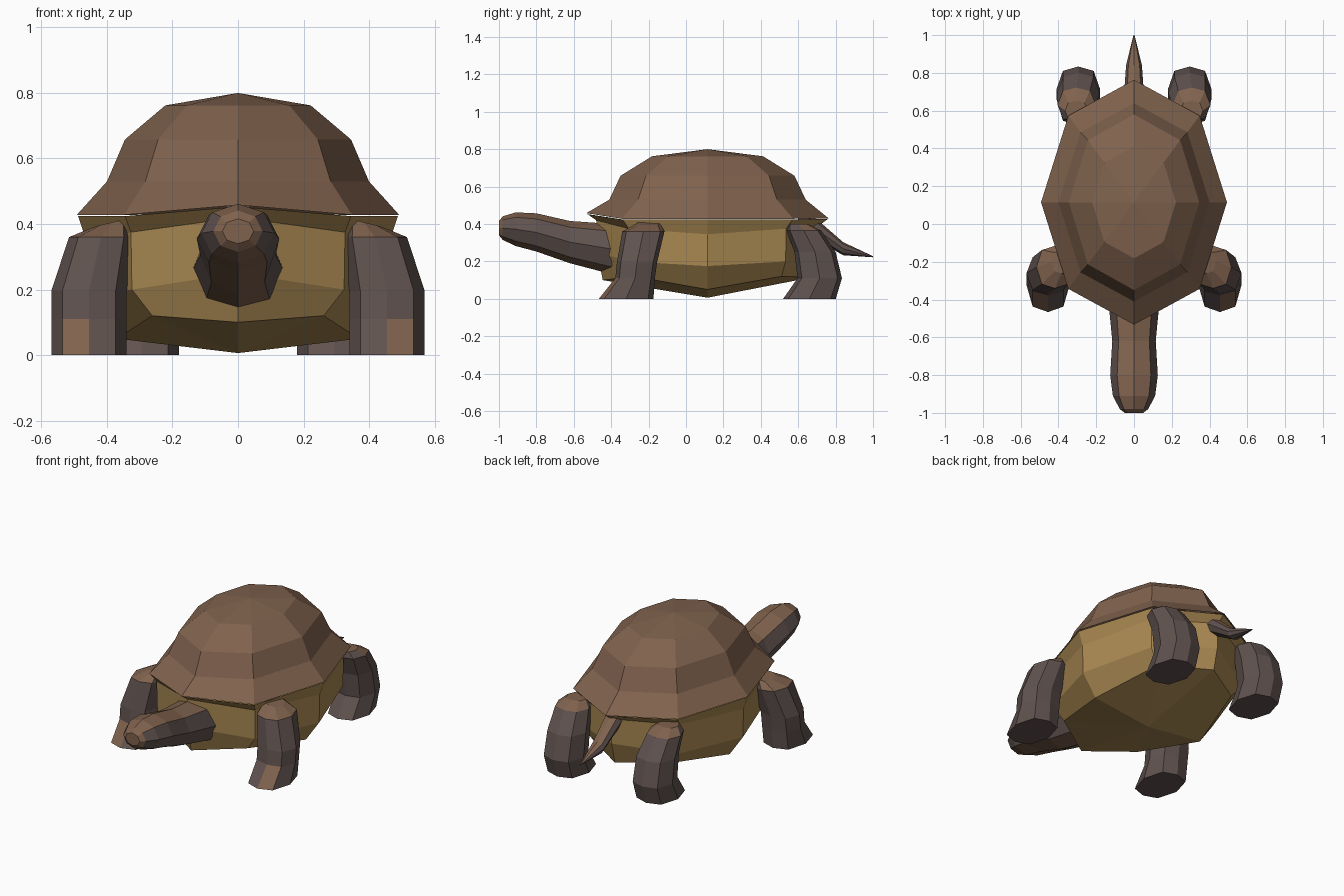
import bpy, bmesh, math
from mathutils import Vector

if "Cube" in bpy.data.objects:
    bpy.data.objects.remove(bpy.data.objects["Cube"])


def material(name, rgb):
    m = bpy.data.materials.new(name)
    m.diffuse_color = (*rgb, 1)
    m.use_nodes = True
    m.node_tree.nodes["Principled BSDF"].inputs["Base Color"].default_value = m.diffuse_color
    return m


BROWN = material("shell brown", (0.215, 0.122, 0.075))
GREY = material("skin grey brown", (0.118, 0.086, 0.079))
TAN = material("underside tan", (0.40, 0.25, 0.085))

MID_Y = 0.115
OCT = [(math.cos(k * math.pi / 4), math.sin(k * math.pi / 4)) for k in range(8)]


def loft(name, rings, mats, rule=None, start=True, end=True, mirror=False):
    """Skin a list of rings; each end is closed by a face, a point or left open."""
    bm = bmesh.new()
    loops = [[bm.verts.new(p) for p in r] for r in rings]
    for a, b in zip(loops, loops[1:]):
        for i in range(8):
            j = (i + 1) % 8
            bm.faces.new((a[i], a[j], b[j], b[i]))
    for cap, loop in ((start, loops[0]), (end, loops[-1])):
        if cap is True:
            bm.faces.new(loop)
        elif cap:
            tip = bm.verts.new(cap)
            for i in range(8):
                bm.faces.new((loop[i], loop[(i + 1) % 8], tip))
    bmesh.ops.recalc_face_normals(bm, faces=bm.faces)
    bm.normal_update()
    if rule:
        for f in bm.faces:
            f.material_index = rule(f)
    me = bpy.data.meshes.new(name)
    bm.to_mesh(me)
    bm.free()
    for m in mats:
        me.materials.append(m)
    ob = bpy.data.objects.new(name, me)
    bpy.context.collection.objects.link(ob)
    if mirror:
        ob.modifiers.new("mirror", 'MIRROR')
    return ob


def plan_ring(rx, ry, side, diag=None, front=None, back=None):
    """Horizontal octagon whose height may differ at side, diagonal and ends."""
    diag = side if diag is None else diag
    front = side if front is None else front
    back = side if back is None else back
    z = (side, diag, back, diag, side, diag, front, diag)
    return [Vector((rx * c, MID_Y + ry * s, z[k])) for k, (c, s) in enumerate(OCT)]


def upright_ring(y, z, rx, rz):
    return [Vector((rx * c, y, z + rz * s)) for c, s in OCT]


def leg_ring(cx, cy, z, rx, ry, tilt=0.0):
    """Octagon squared off front and back; tilt lowers the outer side."""
    return [Vector((cx + rx * c,
                    cy + max(-0.88, min(0.88, s)) * ry,
                    z - tilt * c)) for c, s in OCT]


# Domed shell
loft("shell",
     [plan_ring(0.492, 0.648, 0.428, 0.428, 0.458, 0.43),
      plan_ring(0.40, 0.525, 0.53),
      plan_ring(0.345, 0.465, 0.658),
      plan_ring(0.222, 0.297, 0.762)],
     [BROWN], start=False, end=Vector((0, MID_Y, 0.80)))

# Tan underside, running from the shell rim down to a shallow keel point
loft("underside",
     [plan_ring(0.488, 0.642, 0.424, 0.424, 0.453, 0.426),
      plan_ring(0.462, 0.595, 0.345, 0.375, 0.42, 0.39),
      plan_ring(0.458, 0.59, 0.175, 0.20, 0.25, 0.24),
      plan_ring(0.37, 0.56, 0.05, 0.12, 0.10, 0.115)],
     [TAN], start=False, end=Vector((0, MID_Y, 0.006)))


# Neck and head: brown above, below and on the nose, grey flanks
loft("head_and_neck",
     [upright_ring(-0.36, 0.26, 0.14, 0.138),
      upright_ring(-0.62, 0.303, 0.115, 0.113),
      upright_ring(-0.80, 0.355, 0.126, 0.102),
      upright_ring(-0.91, 0.372, 0.112, 0.09),
      upright_ring(-0.98, 0.378, 0.075, 0.063),
      upright_ring(-1.0, 0.378, 0.048, 0.038)],
     [GREY, BROWN], lambda f: int(abs(f.normal.x) < 0.62))

# Pointed tail: brown on top, grey below
loft("tail",
     [upright_ring(0.60, 0.42, 0.05, 0.05),
      upright_ring(0.70, 0.37, 0.052, 0.055),
      upright_ring(0.84, 0.268, 0.042, 0.035),
      upright_ring(1.0, 0.225, 0.003, 0.003)],
     [GREY, BROWN], lambda f: int(f.normal.z > 0.5))


# Legs: grey with brown upper faces and one brown claw plate on the front feet
def leg_colour(f):
    c = f.calc_center_median()
    claw = c.y < -0.33 and 0.01 < c.z < 0.1 and c.x > 0.47 and f.normal.y < -0.5
    return int(claw or f.normal.z > 0.62)


loft("front_legs",
     [leg_ring(0.455, -0.32, 0.0, 0.115, 0.166),
      leg_ring(0.455, -0.272, 0.11, 0.115, 0.12),
      leg_ring(0.455, -0.262, 0.195, 0.115, 0.122),
      leg_ring(0.418, -0.228, 0.36, 0.098, 0.128),
      leg_ring(0.385, -0.20, 0.405, 0.05, 0.07, 0.012)],
     [GREY, BROWN], leg_colour, mirror=True)

loft("hind_legs",
     [leg_ring(0.295, 0.66, 0.0, 0.115, 0.16),
      leg_ring(0.295, 0.715, 0.11, 0.115, 0.135),
      leg_ring(0.295, 0.69, 0.25, 0.113, 0.125),
      leg_ring(0.305, 0.63, 0.365, 0.10, 0.105),
      leg_ring(0.305, 0.60, 0.40, 0.06, 0.06)],
     [GREY, BROWN], leg_colour, mirror=True)
